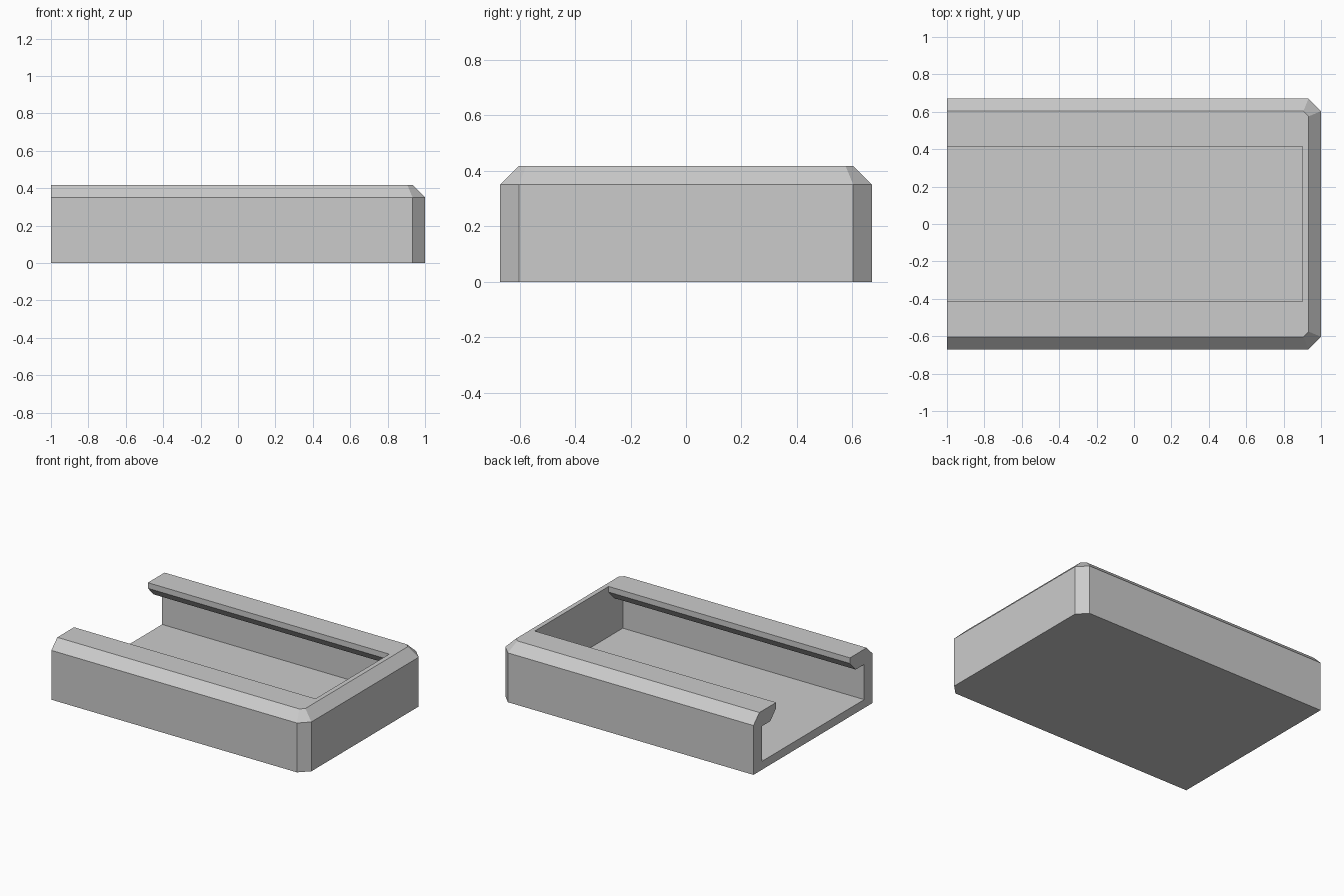
import bpy, bmesh, math

cube = bpy.data.objects.get("Cube")
if cube:
    bpy.data.objects.remove(cube, do_unlink=True)

HALF_X, HALF_Y, HEIGHT = 1.0, 0.67, 0.418
CHAMFER = 0.067
END_WALL_X = 0.9

# Single grey plastic
grey = bpy.data.materials.new("plain grey")
grey.use_nodes = True
grey.diffuse_color = (0.6, 0.6, 0.6, 1)
grey.node_tree.nodes["Principled BSDF"].inputs["Base Color"].default_value = (0.6, 0.6, 0.6, 1)


def loft(name, loops):
    """Closed solid through a list of matching point loops."""
    bm = bmesh.new()
    rings = [[bm.verts.new(p) for p in loop] for loop in loops]
    for a, b in zip(rings, rings[1:]):
        n = len(a)
        for i in range(n):
            j = (i + 1) % n
            bm.faces.new((a[i], a[j], b[j], b[i]))
    bm.faces.new(rings[0])
    bm.faces.new(rings[-1])
    bmesh.ops.recalc_face_normals(bm, faces=bm.faces)
    mesh = bpy.data.meshes.new(name)
    bm.to_mesh(mesh)
    bm.free()
    mesh.materials.append(grey)
    obj = bpy.data.objects.new(name, mesh)
    bpy.context.collection.objects.link(obj)
    return obj


def outline(inset, z):
    """Plan outline: square at the open end, cut corners at the closed end."""
    x, y = HALF_X - inset, HALF_Y - inset
    cut = CHAMFER - inset * (2 - math.sqrt(2))
    half = [(-HALF_X, y), (x - cut, y), (x, y - cut)]
    return [(px, py, z) for px, py in half] + [(px, -py, z) for px, py in reversed(half)]


# Outer body with chamfered top rim
body = loft("channel_body", [outline(0, 0), outline(0, HEIGHT - CHAMFER), outline(CHAMFER, HEIGHT)])

# Channel cross-section: wide cavity, sloped lip underside, narrower slot on top
side = [(0.575, 0.06), (0.575, 0.31), (0.48, 0.31), (0.415, 0.378), (0.415, 0.5)]
section = side + [(-y, z) for y, z in reversed(side)]
cutter = loft("channel_cutter", [[(x, y, z) for y, z in section] for x in (-1.2, END_WALL_X)])
cutter.hide_render = True

# Cut the channel out and drop the cutter
cut = body.modifiers.new("channel", 'BOOLEAN')
cut.operation = 'DIFFERENCE'
cut.solver = 'EXACT'
cut.object = cutter
bpy.context.view_layer.objects.active = body
bpy.ops.object.modifier_apply(modifier=cut.name)
bpy.data.objects.remove(cutter, do_unlink=True)
